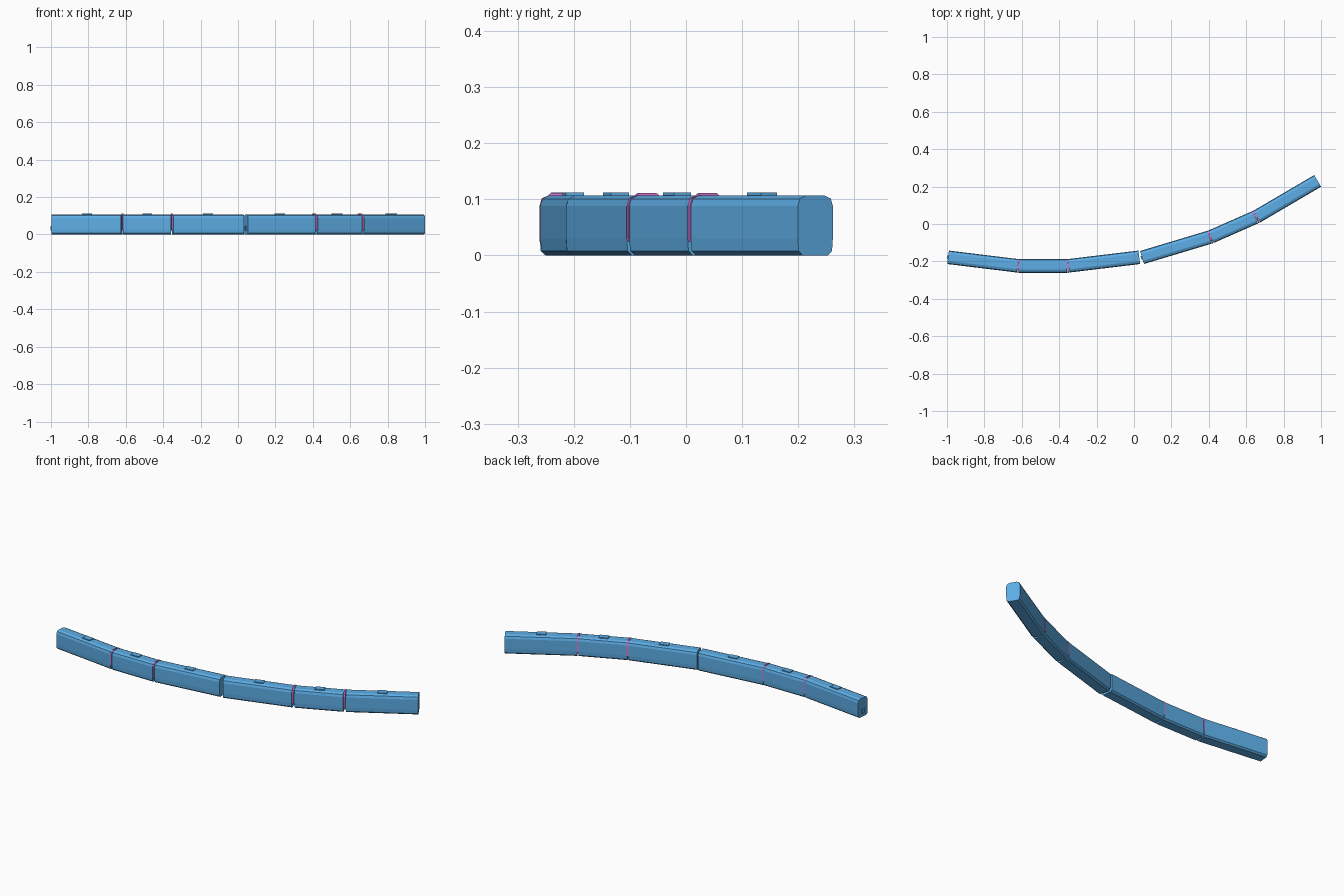
import bpy, bmesh, math
from mathutils import Matrix, Vector

if "Cube" in bpy.data.objects:
    bpy.data.objects.remove(bpy.data.objects["Cube"])


def material(name, rgb):
    m = bpy.data.materials.new(name)
    m.diffuse_color = (*rgb, 1)
    m.use_nodes = True
    m.node_tree.nodes["Principled BSDF"].inputs["Base Color"].default_value = m.diffuse_color
    return m


BLUE = material("body blue", (0.11, 0.42, 0.79))
PINK = material("gangway orchid", (0.72, 0.19, 0.70))


def prism(name, half, length, mat, place):
    """Extrude a mirrored (y, z) half profile along local x, centred."""
    ring = [(y, z) for y, z in half] + [(-y, z) for y, z in reversed(half)]
    bm = bmesh.new()
    a, b = ([bm.verts.new((s * length / 2, y, z)) for y, z in ring] for s in (-1, 1))
    bm.faces.new(a)
    bm.faces.new(b)
    n = len(ring)
    for i in range(n):
        j = (i + 1) % n
        bm.faces.new((a[i], a[j], b[j], b[i]))
    bmesh.ops.recalc_face_normals(bm, faces=bm.faces)
    me = bpy.data.meshes.new(name)
    bm.to_mesh(me)
    bm.free()
    me.materials.append(mat)
    ob = bpy.data.objects.new(name, me)
    ob.matrix_world = place
    bpy.context.collection.objects.link(ob)
    return ob


# Half cross-sections, bottom to top
BODY = [(0.026, 0), (0.0345, 0.008), (0.0362, 0.03), (0.0362, 0.088),
        (0.032, 0.101), (0.019, 0.107)]
GANGWAY = [(0.0368, 0.025), (0.0368, 0.089), (0.0328, 0.102), (0.022, 0.1065),
           (0.016, 0.1115)]
ROOF_UNIT = [(0.0165, 0.105), (0.0165, 0.112)]
COUPLER = [(0.010, 0.02), (0.010, 0.045)]

# Car centre lines: two sets of three cars on a curve
CARS = [((-0.994, -0.178), (-0.622, -0.2235)),
        ((-0.614, -0.2245), (-0.358, -0.2245)),
        ((-0.350, -0.2235), (0.028, -0.178)),
        ((0.043, -0.179), (0.403, -0.071)),
        ((0.412, -0.068), (0.648, 0.036)),
        ((0.657, 0.040), (0.982, 0.2305))]


def place_between(p, q, angle=None):
    """Matrix at the midpoint of p and q, turned along them or by angle."""
    p, q = Vector(p), Vector(q)
    d = q - p
    if angle is None:
        angle = math.atan2(d.y, d.x)
    mid = Matrix.Translation(((p + q) / 2).to_3d())
    return mid @ Matrix.Rotation(angle, 4, 'Z'), d.length, angle


# Cars with a low roof box each
angles = []
for i, (p, q) in enumerate(CARS, 1):
    place, length, ang = place_between(p, q)
    angles.append(ang)
    prism(f"car_body_{i}", BODY, length, BLUE, place)
    prism(f"roof_unit_{i}", ROOF_UNIT, 0.05, BLUE, place)
    # Short coupler at the rear of each three-car set
    if i in (1, 4):
        rear = place @ Matrix.Translation((-length / 2, 0, 0))
        prism(f"coupler_{i}", COUPLER, 0.012, BLUE, rear)

# Gangways inside each set
for i in (0, 1, 3, 4):
    place, gap, _ = place_between(CARS[i][1], CARS[i + 1][0],
                                  (angles[i] + angles[i + 1]) / 2)
    prism(f"gangway_{i + 1}", GANGWAY, gap * 0.9, PINK, place)
